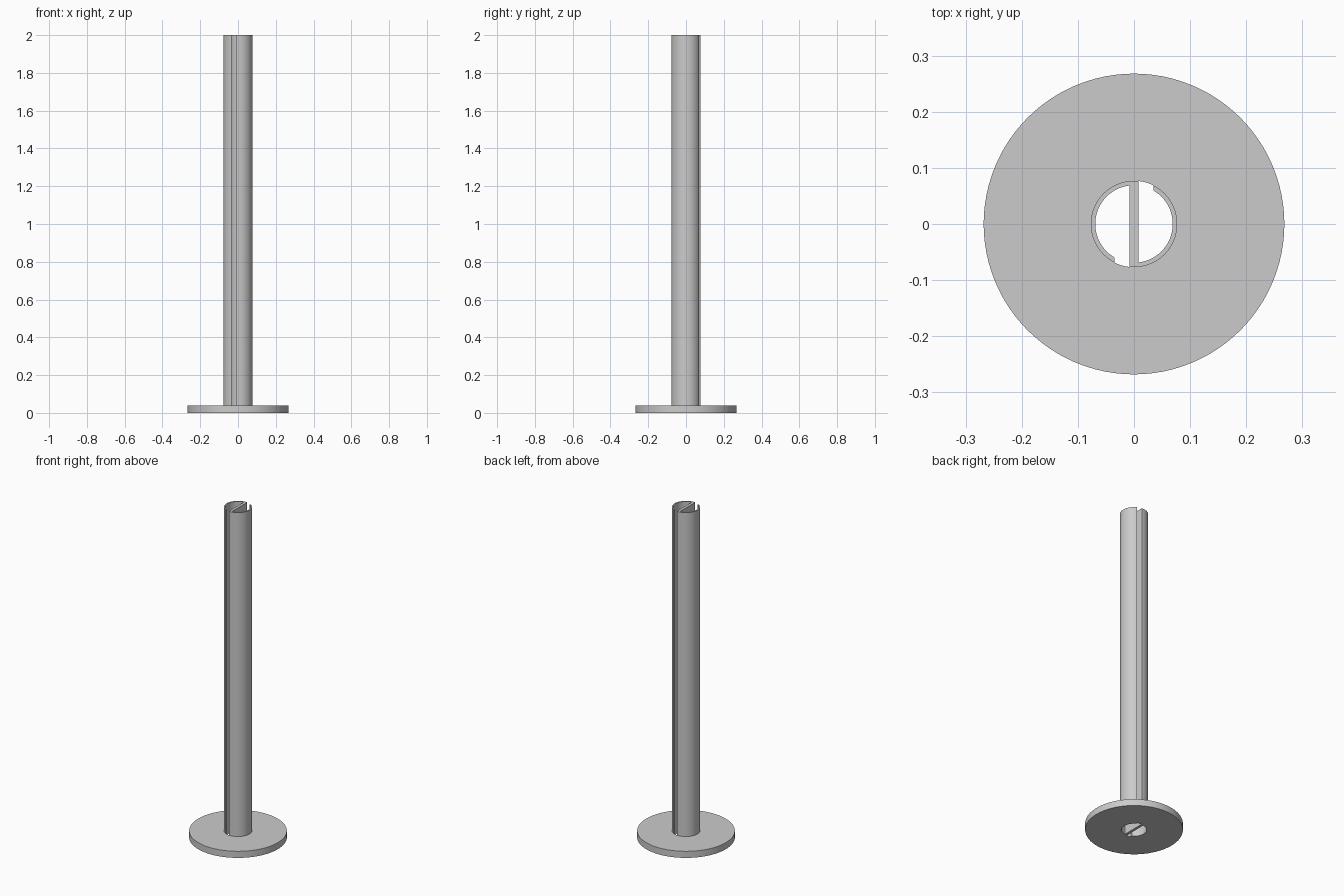
import bpy, bmesh
from math import asin, pi, cos, sin

cube = bpy.data.objects.get("Cube")
if cube:
    bpy.data.objects.remove(cube, do_unlink=True)

HEIGHT, BASE_H, BASE_R = 2.0, 0.04, 0.268
OUTER, INNER = 0.077, 0.069
WEB, SLOT = 0.008, 0.035   # half thickness of the web, far edge of the slot

grey = bpy.data.materials.new("plain grey")
grey.use_nodes = True
colour = (0.6, 0.6, 0.6, 1)
grey.diffuse_color = colour
grey.node_tree.nodes["Principled BSDF"].inputs["Base Color"].default_value = colour


def arc(radius, start, end, steps):
    angles = [start + (end - start) * i / steps for i in range(steps + 1)]
    return [(radius * cos(a), radius * sin(a)) for a in angles]


def finish(name, bm):
    bmesh.ops.recalc_face_normals(bm, faces=bm.faces)
    mesh = bpy.data.meshes.new(name)
    bm.to_mesh(mesh)
    bm.free()
    mesh.materials.append(grey)
    obj = bpy.data.objects.new(name, mesh)
    bpy.context.collection.objects.link(obj)
    bpy.ops.object.select_all(action='DESELECT')
    obj.select_set(True)
    bpy.context.view_layer.objects.active = obj
    bpy.ops.object.shade_smooth_by_angle(angle=pi / 6)


# Slotted tube with a central web: half the outline, then the same half turned round
half = arc(OUTER, -pi / 2 - asin(WEB / OUTER), pi / 2 - asin(SLOT / OUTER), 48)
half += arc(INNER, pi / 2 - asin(SLOT / INNER), -pi / 2 + asin(WEB / INNER), 48)
outline = half + [(-x, -y) for x, y in half]
bm = bmesh.new()
section = bm.faces.new([bm.verts.new((x, y, 0)) for x, y in outline])
top = bmesh.ops.extrude_face_region(bm, geom=[section])["geom"]
bmesh.ops.translate(bm, verts=[v for v in top if isinstance(v, bmesh.types.BMVert)],
                    vec=(0, 0, HEIGHT))
bmesh.ops.triangulate(bm, faces=[f for f in bm.faces if len(f.verts) > 4])
finish("slotted_tube", bm)

# Round base plate with a hole for the tube
bm = bmesh.new()
profile = [(OUTER, 0), (BASE_R, 0), (BASE_R, BASE_H), (OUTER, BASE_H)]
verts = [bm.verts.new((r, 0, z)) for r, z in profile]
edges = [bm.edges.new((verts[i], verts[(i + 1) % 4])) for i in range(4)]
bmesh.ops.spin(bm, geom=verts + edges, cent=(0, 0, 0), axis=(0, 0, 1),
               angle=2 * pi, steps=96, use_merge=True)
bmesh.ops.remove_doubles(bm, verts=bm.verts, dist=1e-5)
finish("base_plate", bm)
